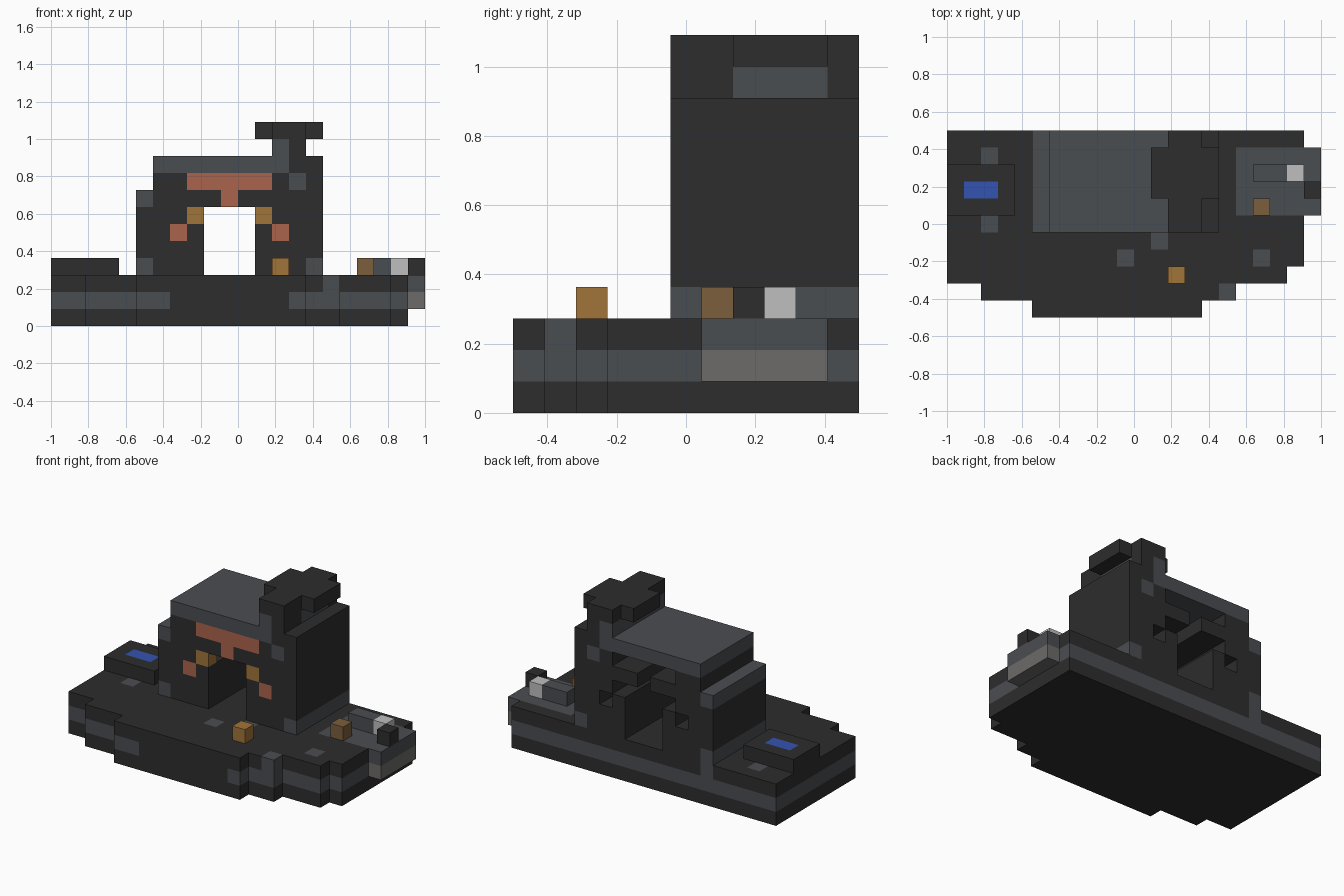
import bpy
import bmesh
from mathutils import Vector
from itertools import product

if "Cube" in bpy.data.objects:
    bpy.data.objects.remove(bpy.data.objects["Cube"], do_unlink=True)

UNIT = 1 / 11                       # edge of one building block
ORIGIN = Vector((-1, -0.5, 0))


def linear(v):
    v /= 255
    return v / 12.92 if v <= 0.04045 else ((v + 0.055) / 1.055) ** 2.4


def material(name, hexcode):
    m = bpy.data.materials.new(name)
    rgba = [linear(c) for c in bytes.fromhex(hexcode)] + [1]
    m.use_nodes = True
    m.diffuse_color = rgba
    bsdf = m.node_tree.nodes["Principled BSDF"]
    bsdf.inputs["Base Color"].default_value = rgba
    bsdf.inputs["Roughness"].default_value = 0.9
    return m


PALETTE = {
    "charcoal": "2d2d2d", "slate": "4a4d51", "grey": "6c6b6a", "white": "bfbfbf",
    "red_clay": "aa634d", "gold": "a1753a", "bronze": "7b5f3c", "blue": "3353b0",
}
MATS = {n: material(n, h) for n, h in PALETTE.items()}
NAMES = list(PALETTE)
cells = {}                          # block position -> (part, colour)


def block_range(a):
    return range(a[0], a[1]) if isinstance(a, tuple) else (a,)


def fill(part, colour, x, y, z):
    for c in product(*map(block_range, (x, y, z))):
        cells[c] = (part, colour)


def carve(x, y, z):
    for c in product(*map(block_range, (x, y, z))):
        cells.pop(c, None)


# Stepped base with a slate middle course
ROWS = [(0, 5, 15), (1, 2, 17), (2, 0, 20)] + [(j, 0, 21) for j in range(3, 11)]
for j, start, end in ROWS:
    for k, colour in enumerate(("charcoal", "slate", "charcoal")):
        fill("base", colour, (start, end), j, k)
fill("base", "charcoal", (7, 14), 0, 1)

# Slate stones scattered in the base top
for i, j in [(2, 5), (2, 9), (10, 3), (12, 4), (18, 3), (16, 1), (5, 10)]:
    fill("base", "slate", i, j, 2)

# Side terrace and its ornaments
fill("terrace", "slate", (17, 22), (6, 10), 2)
fill("terrace", "grey", 21, (6, 10), 1)
fill("terrace_bar", "slate", (18, 20), 8, 3)
fill("white_ornament", "white", 20, 8, 3)
fill("dark_ornament", "charcoal", 21, 7, 3)
fill("bronze_ornament", "bronze", 18, 6, 3)
fill("gold_ornament", "gold", 13, 2, 3)

# Low basin block; its pool is painted on top afterwards
fill("basin", "charcoal", (0, 4), (6, 9), 3)

# House body, side shoulder and roof
DEPTH = (5, 11)
fill("house", "charcoal", (6, 16), DEPTH, (3, 10))
fill("house", "charcoal", 5, DEPTH, (3, 8))
for i, k in [(5, 3), (5, 7), (15, 3), (14, 8), (13, 9)]:
    fill("house", "slate", i, DEPTH, k)
fill("roof", "slate", (6, 13), DEPTH, 9)

# Doorway through the house
carve((9, 12), DEPTH, (3, 7))

# Coloured front stones with open slots behind them
STONES = [("red_clay", (8, 13), 8), ("red_clay", 10, 7), ("red_clay", 7, 5),
          ("red_clay", 13, 5), ("gold", 8, 6), ("gold", 12, 6)]
for colour, i, k in STONES:
    carve(i, (6, 11), k)
    fill("front_stones", colour, i, 5, k)

# Chimney stalk and stepped cap
fill("chimney", "slate", 13, DEPTH, 10)
fill("chimney", "charcoal", 14, DEPTH, 10)
fill("chimney", "slate", 14, (7, 10), 10)
fill("chimney_cap", "charcoal", (13, 15), DEPTH, 11)
for i in (12, 15):
    fill("chimney_cap", "charcoal", i, (7, 10), 11)


def face_colour(part, colour, cell, axis, sign):
    # The pool is only on the upper side of the basin
    if part == "basin" and axis == 2 and sign > 0 and cell[0] in (1, 2) and cell[1] == 7:
        return "blue"
    return colour


def add_face(bm, cell, axis, sign, colour):
    u, v = (axis + 1) % 3, (axis + 2) % 3
    corners = []
    for a, b in ((0, 0), (1, 0), (1, 1), (0, 1)):
        p = Vector(cell)
        p[axis] += sign > 0
        p[u] += a
        p[v] += b
        corners.append(bm.verts.new(ORIGIN + p * UNIT))
    if sign < 0:
        corners.reverse()
    bm.faces.new(corners).material_index = NAMES.index(colour)


def build(part):
    bm = bmesh.new()
    for cell, (owner, colour) in cells.items():
        if owner != part:
            continue
        for axis, sign in product(range(3), (-1, 1)):
            near = list(cell)
            near[axis] += sign
            if tuple(near) not in cells:
                add_face(bm, cell, axis, sign,
                         face_colour(part, colour, cell, axis, sign))
    bmesh.ops.remove_doubles(bm, verts=bm.verts, dist=UNIT / 100)
    # Merge flat same-colour neighbours into clean large faces
    bmesh.ops.dissolve_limit(bm, angle_limit=0.01, verts=bm.verts, edges=bm.edges,
                             delimit={'MATERIAL'})
    mesh = bpy.data.meshes.new(part)
    for name in NAMES:
        mesh.materials.append(MATS[name])
    bm.to_mesh(mesh)
    bm.free()
    bpy.context.collection.objects.link(bpy.data.objects.new(part, mesh))


for part in dict.fromkeys(owner for owner, _ in cells.values()):
    build(part)
